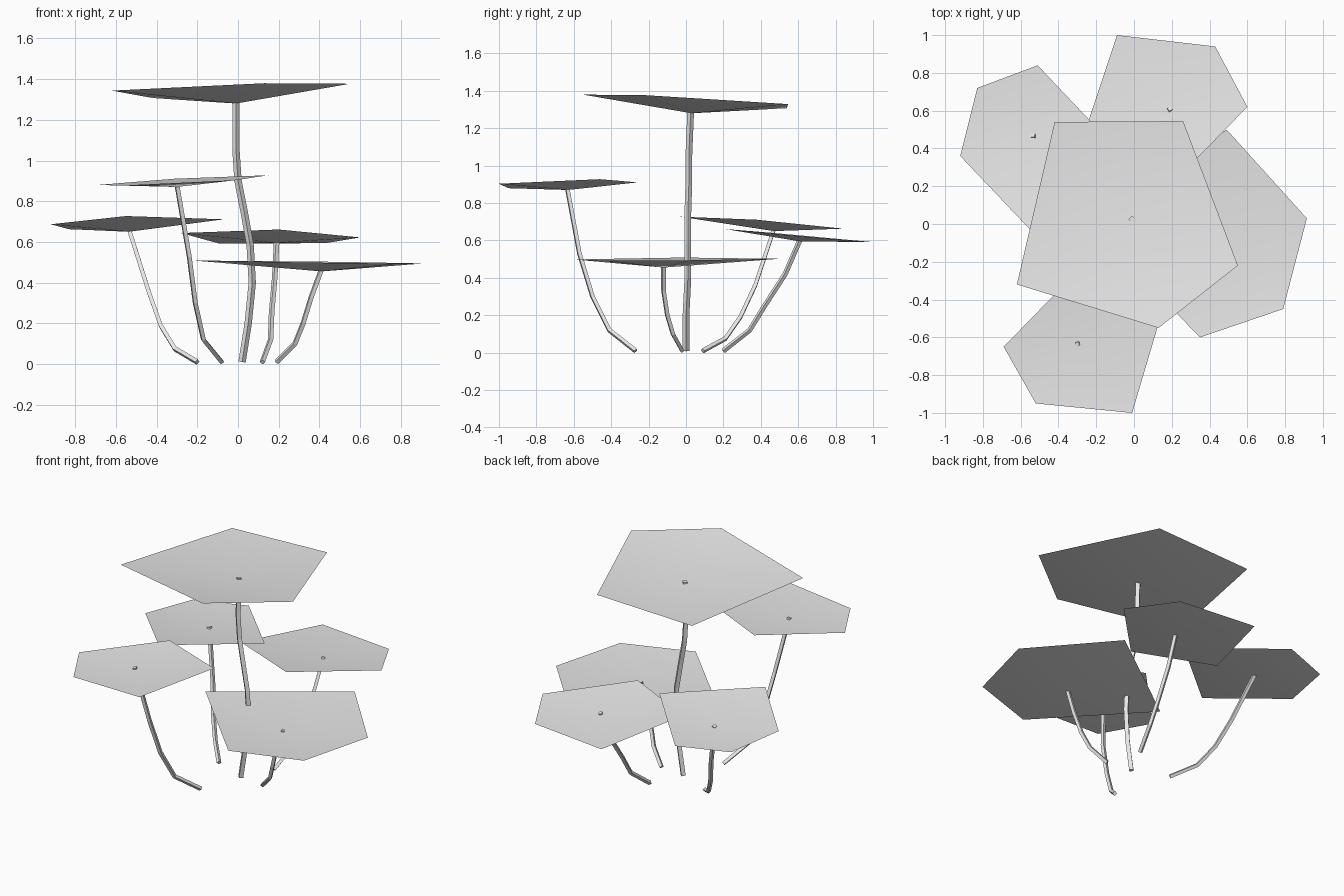
import bpy
import bmesh
from mathutils import Vector

default_cube = bpy.data.objects.get("Cube")
if default_cube:
    bpy.data.objects.remove(default_cube, do_unlink=True)

# One pale grey for everything
grey = bpy.data.materials.new("pale_grey")
grey.use_nodes = True
colour = (0.8, 0.8, 0.8, 1)
grey.diffuse_color = colour
grey.node_tree.nodes["Principled BSDF"].inputs["Base Color"].default_value = colour


def add_object(name, mesh):
    mesh.materials.clear()
    mesh.materials.append(grey)
    result = bpy.data.objects.new(name, mesh)
    bpy.context.collection.objects.link(result)
    return result


def make_pad(name, hub, rise, tilt, outline):
    """Shallow five-sided dish: a tilted flat rim above a lower hub."""
    bm = bmesh.new()
    hub = Vector(hub)
    middle = bm.verts.new(hub)
    rim = []
    for x, y in outline:
        z = hub.z + rise + tilt[0] * (x - hub.x) + tilt[1] * (y - hub.y)
        rim.append(bm.verts.new((x, y, z)))
    for first, second in zip(rim, rim[1:] + rim[:1]):
        face = bm.faces.new((middle, first, second))
        face.smooth = True
        face.normal_update()
        if face.normal.z < 0:
            face.normal_flip()
    mesh = bpy.data.meshes.new(name)
    bm.to_mesh(mesh)
    bm.free()
    return add_object(name, mesh)


def make_stem(name, radius, path):
    """Thin four-sided tube following a bent path."""
    curve = bpy.data.curves.new(name + "_path", "CURVE")
    curve.dimensions = "3D"
    curve.bevel_depth = radius
    curve.bevel_resolution = 0
    curve.use_fill_caps = True
    spline = curve.splines.new("POLY")
    spline.points.add(len(path) - 1)
    for point, position in zip(spline.points, path):
        point.co = (*position, 1)
    helper = bpy.data.objects.new(name + "_helper", curve)
    bpy.context.collection.objects.link(helper)
    bpy.context.view_layer.update()
    graph = bpy.context.evaluated_depsgraph_get()
    mesh = bpy.data.meshes.new_from_object(helper.evaluated_get(graph))
    mesh.name = name
    bpy.data.objects.remove(helper, do_unlink=True)
    for polygon in mesh.polygons:
        polygon.use_smooth = False
    return add_object(name, mesh)


# Tall centre plant
make_pad("centre_pad", (-.01, .03, 1.28), .066, (.033, -.05),
         [(-.42, .54), (-.62, -.32), (.13, -.55), (.55, -.22), (.26, .545)])
make_stem("centre_stem", .018,
          [(.02, 0, .01), (.05, 0, .2), (.07, .01, .4), (.06, .01, .58),
           (.03, .01, .75), (0, .015, .9), (-.01, .015, 1.05), (-.01, .025, 1.29)])

# Front plant
make_pad("front_pad", (-.3, -.63, .87), .03, (.05, .03),
         [(-.69, -.65), (-.52, -.95), (-.01, -1), (.15, -.46), (-.31, -.26)])
make_stem("front_stem", .014,
          [(-.08, -.27, .01), (-.17, -.41, .12), (-.21, -.5, .3),
           (-.24, -.57, .53), (-.3, -.635, .88)])

# Low left plant
make_pad("left_pad", (.41, -.12, .455), .045, (-.013, .005),
         [(.49, .5), (-.22, -.02), (.35, -.6), (.79, -.45), (.915, .03)])
make_stem("left_stem", .014,
          [(.19, -.02, .01), (.28, -.07, .1), (.32, -.1, .2),
           (.36, -.12, .33), (.41, -.12, .465)])

# Back left plant
make_pad("back_left_pad", (.185, .61, .595), .03, (-.005, -.09),
         [(-.09, 1), (-.28, .43), (.2, .21), (.6, .62), (.43, .94)])
make_stem("back_left_stem", .014,
          [(.12, .2, .01), (.16, .34, .12), (.165, .42, .25),
           (.18, .53, .42), (.19, .61, .605)])

# Back right plant
make_pad("back_right_pad", (-.535, .47, .65), .04, (.03, -.075),
         [(-.92, .36), (-.55, -.03), (-.07, .375), (-.51, .84), (-.83, .72)])
make_stem("back_right_stem", .014,
          [(-.2, .09, .01), (-.31, .21, .075), (-.38, .29, .19),
           (-.44, .37, .36), (-.535, .47, .66)])
